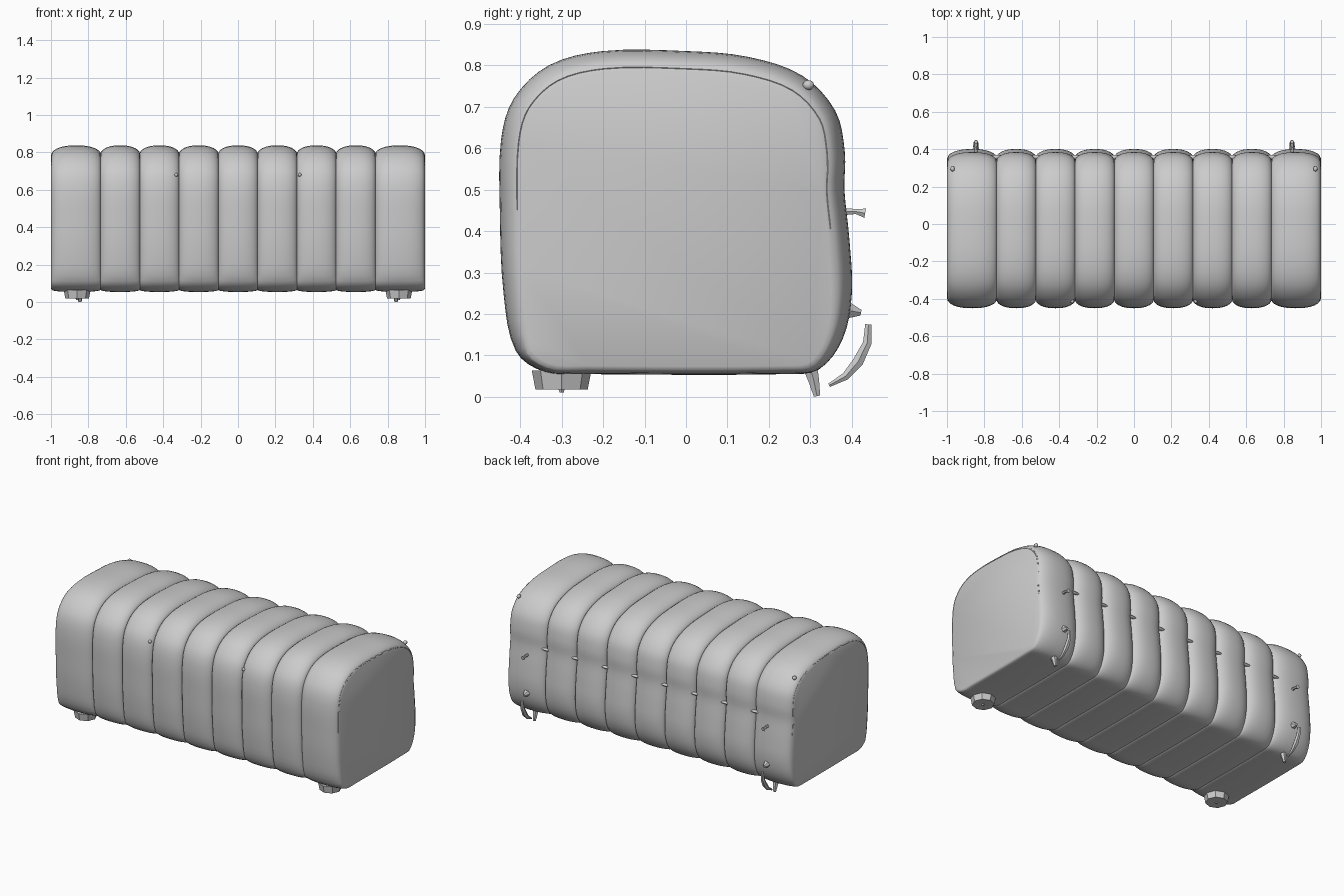
import bpy, bmesh, math
from mathutils import Vector
from mathutils.geometry import interpolate_bezier

if "Cube" in bpy.data.objects:
    bpy.data.objects.remove(bpy.data.objects["Cube"])

grey = bpy.data.materials.new("light_grey_fabric")
grey.use_nodes = True
grey.diffuse_color = (0.6, 0.6, 0.6, 1)
grey.node_tree.nodes["Principled BSDF"].inputs["Base Color"].default_value = (0.6, 0.6, 0.6, 1)


def finish(obj, name, angle=35):
    obj.name = name
    obj.data.materials.clear()
    obj.data.materials.append(grey)
    bpy.ops.object.select_all(action="DESELECT")
    obj.select_set(True)
    bpy.context.view_layer.objects.active = obj
    bpy.ops.object.shade_smooth_by_angle(angle=math.radians(angle))
    return obj


def tube(name, points, radii):
    """Tapered round cord through the points."""
    curve = bpy.data.curves.new(name, "CURVE")
    curve.dimensions = "3D"
    curve.bevel_depth = 1.0
    curve.bevel_resolution = 1
    curve.use_fill_caps = True
    spline = curve.splines.new("POLY")
    spline.points.add(len(points) - 1)
    for p, co, r in zip(spline.points, points, radii):
        p.co = (*co, 1)
        p.radius = r
    obj = bpy.data.objects.new(name, curve)
    bpy.context.collection.objects.link(obj)
    bpy.ops.object.select_all(action="DESELECT")
    obj.select_set(True)
    bpy.context.view_layer.objects.active = obj
    bpy.ops.object.convert(target="MESH")
    return finish(bpy.context.object, name)


def ball(name, loc, size):
    bpy.ops.mesh.primitive_uv_sphere_add(segments=10, ring_count=6, radius=1, location=loc)
    bpy.context.object.scale = size
    return finish(bpy.context.object, name, 60)


# Side profile (y, z), clockwise from the bottom front
control = [Vector(p) for p in (
    (-0.34, 0.06), (-0.41, 0.11), (-0.44, 0.25), (-0.449, 0.45), (-0.446, 0.62),
    (-0.415, 0.72), (-0.33, 0.80), (-0.20, 0.834), (0.0, 0.834), (0.15, 0.82),
    (0.28, 0.775), (0.36, 0.69), (0.383, 0.59), (0.382, 0.5), (0.394, 0.38),
    (0.40, 0.25), (0.378, 0.14), (0.32, 0.066), (0.24, 0.055), (-0.24, 0.055))]
outer = []
for i in range(len(control)):
    a, b, c, d = (control[(i + k) % len(control)] for k in (-1, 0, 1, 2))
    length = (c - b).length / 3
    outer += [Vector(p) for p in interpolate_bezier(
        b, b + (c - a).normalized() * length, c - (d - b).normalized() * length, c, 5)[:-1]]

# Inward offset per point: shallow grooves underneath, deep elsewhere
count = len(outer)
inner = []
for i, p in enumerate(outer):
    t = (outer[(i + 1) % count] - outer[i - 1]).normalized()
    normal = Vector((-t.y, t.x))
    inner.append(p - normal * (0.042 - 0.031 * max(0, -normal.y)))

# Padded body: one bulge between each pair of seams
edges = [-0.995] + [-0.735 + 0.21 * k for k in range(8)] + [0.995]
stations = []
for left, right in zip(edges, edges[1:]):
    for i in range(14):
        u = -math.cos(math.pi * i / 14)
        depth = 1 - max(0, 1 - abs(u) ** 2.4) ** 0.6
        stations.append(((left + right) / 2 + u * (right - left) / 2, depth))
stations.append((0.995, 1.0))

bm = bmesh.new()
middle = Vector((-0.03, 0.43))


def ring(x, points):
    return [bm.verts.new((x, p.x, p.y)) for p in points]


cap = [middle + (p - middle) * 0.975 for p in inner]
rings = [ring(-1.0, cap)]
rings += [ring(x, [o.lerp(n, d) for o, n in zip(outer, inner)]) for x, d in stations]
rings.append(ring(1.0, cap))
for r, s in zip(rings, rings[1:]):
    for i in range(count):
        j = (i + 1) % count
        bm.faces.new((r[i], r[j], s[j], s[i]))
bm.faces.new(rings[0])
bm.faces.new(rings[-1])
bmesh.ops.recalc_face_normals(bm, faces=bm.faces)
mesh = bpy.data.meshes.new("padded_body")
bm.to_mesh(mesh)
bm.free()
body = bpy.data.objects.new("padded_body", mesh)
bpy.context.collection.objects.link(body)
finish(body, "padded_body", 40)

# Small pinched folds across the back seams
for k in range(8):
    ball("back_fold", (edges[k + 1], 0.358, 0.5), (0.035, 0.012, 0.008))

for side, word in ((-1, "right"), (1, "left")):
    # Piping around the upper edge of the end panel
    path = [p for p in inner[12:60] if p.y > 0.4]
    tube(word + "_end_piping", [(side * 0.992, p.x, p.y) for p in path], [0.005] * len(path))
    ball(word + "_piping_knot", (side * 0.97, 0.295, 0.752), (0.012, 0.014, 0.012))

    # Front foot: low eight-sided disc with a pin
    x = side * 0.86
    bpy.ops.mesh.primitive_cone_add(vertices=8, radius1=0.063, radius2=0.072, depth=0.046,
                                    location=(x, -0.30, 0.041))
    finish(bpy.context.object, word + "_front_foot")
    tube(word + "_front_foot_pin", [(x, -0.30, 0.03), (x, -0.30, 0.011)], [0.012, 0.006])

    # Back foot spike and loose curved strap
    x = side * 0.845
    tube(word + "_back_foot", [(x, 0.30, 0.07), (x, 0.308, 0.04), (x, 0.316, 0.002)],
         [0.02, 0.015, 0.009])
    tube(word + "_back_strap",
         [(x, 0.44, 0.175), (x, 0.437, 0.13), (x, 0.415, 0.085), (x, 0.385, 0.05), (x, 0.345, 0.028)],
         [0.009, 0.012, 0.015, 0.011, 0.005])

    # Back pegs
    tube(word + "_upper_peg", [(x, 0.36, 0.447), (x, 0.41, 0.447), (x, 0.432, 0.443)],
         [0.012, 0.007, 0.013])
    tube(word + "_lower_peg", [(x, 0.385, 0.21), (x, 0.422, 0.203)], [0.026, 0.008])

    # Front button
    ball(word + "_front_button", (side * 0.33, -0.413, 0.68), (0.01, 0.012, 0.01))
